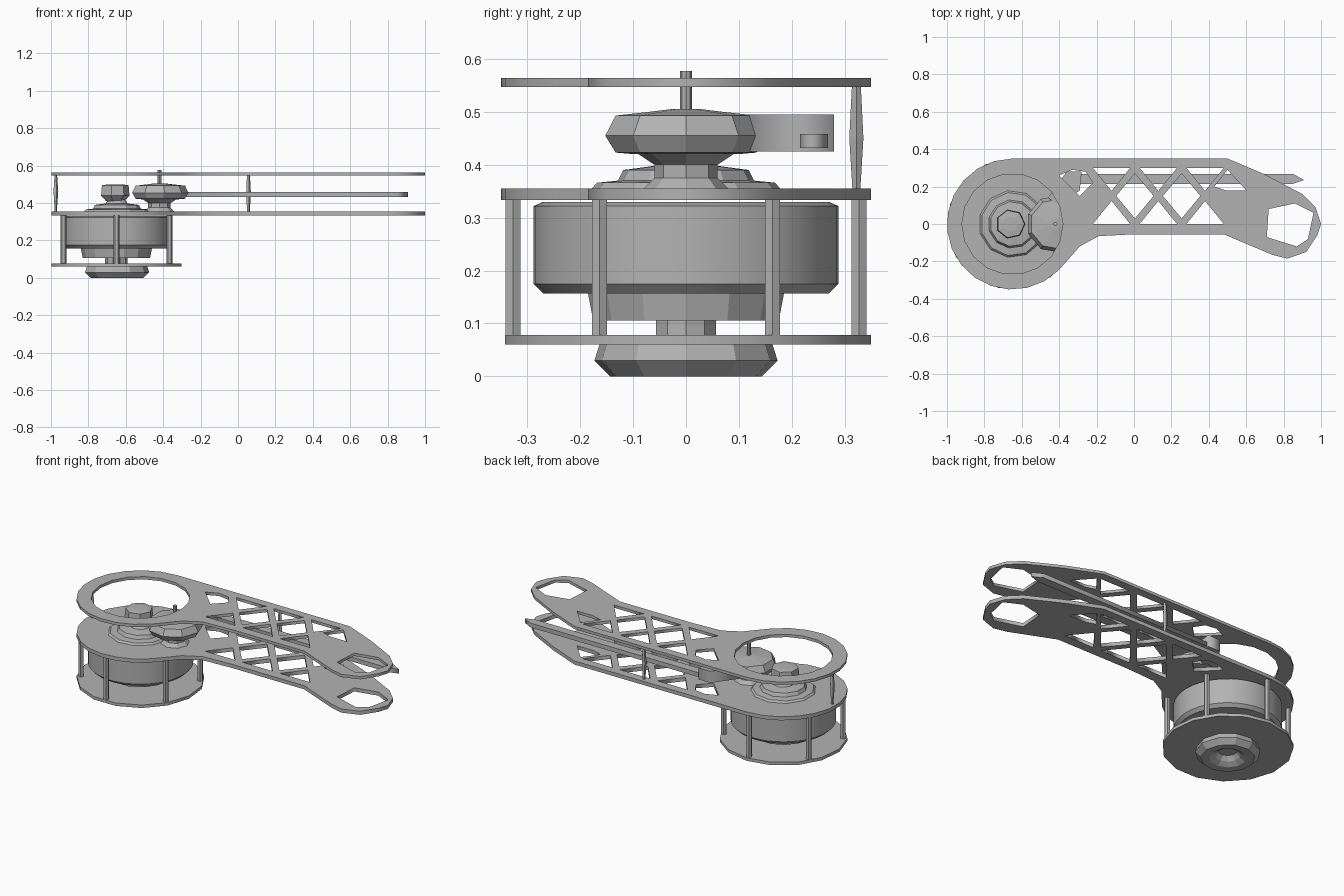
import bpy, bmesh
from math import cos, sin, pi, radians

cube = bpy.data.objects.get("Cube")
if cube:
    bpy.data.objects.remove(cube, do_unlink=True)

grey = bpy.data.materials.new("plain_grey")
grey.use_nodes = True
colour = (0.45, 0.45, 0.45, 1)
grey.diffuse_color = colour
grey.node_tree.nodes["Principled BSDF"].inputs["Base Color"].default_value = colour

MOTOR_X = -0.65   # centre line of motor and round plates
WHEEL_X = -0.42   # centre line of the driven wheel


def circle(x, y, r, n, start=0, sweep=360, closed=True):
    steps = n if closed else n - 1
    return [(x + r * cos(radians(start + sweep * i / steps)),
             y + r * sin(radians(start + sweep * i / steps))) for i in range(n)]


def plate(name, outline, holes, low, high):
    """Flat sheet with cut-outs, made from a filled curve."""
    curve = bpy.data.curves.new(name, "CURVE")
    curve.dimensions = "2D"
    curve.fill_mode = "BOTH"
    curve.extrude = (high - low) / 2
    for loop in [outline] + holes:
        spline = curve.splines.new("POLY")
        spline.points.add(len(loop) - 1)
        for point, (x, y) in zip(spline.points, loop):
            point.co = (x, y, 0, 1)
        spline.use_cyclic_u = True
    curve.materials.append(grey)
    obj = bpy.data.objects.new(name, curve)
    obj.location.z = (low + high) / 2
    bpy.context.collection.objects.link(obj)
    bpy.ops.object.select_all(action="DESELECT")
    obj.select_set(True)
    bpy.context.view_layer.objects.active = obj
    bpy.ops.object.convert(target="MESH")
    return bpy.context.object


def turned(name, x, y, profile, n, smooth=False, turn=0.0):
    """Round part from (radius, height) pairs, capped at both ends."""
    bm = bmesh.new()
    rings = [[bm.verts.new((r * cos(turn + 2 * pi * i / n), r * sin(turn + 2 * pi * i / n), z))
              for i in range(n)] for r, z in profile]
    for a, b in zip(rings, rings[1:]):
        for i in range(n):
            j = (i + 1) % n
            bm.faces.new((a[i], a[j], b[j], b[i]))
    bm.faces.new(rings[0][::-1])
    bm.faces.new(rings[-1])
    bmesh.ops.recalc_face_normals(bm, faces=bm.faces)
    mesh = bpy.data.meshes.new(name)
    bm.to_mesh(mesh)
    bm.free()
    mesh.materials.append(grey)
    obj = bpy.data.objects.new(name, mesh)
    obj.location = (x, y, 0)
    bpy.context.collection.objects.link(obj)
    if smooth:
        bpy.ops.object.select_all(action="DESELECT")
        obj.select_set(True)
        bpy.context.view_layer.objects.active = obj
        bpy.ops.object.shade_smooth_by_angle(angle=radians(30))
    return obj


# Arm outline: round motor end, straight lattice, drooping tip
outline = circle(MOTOR_X, 0, 0.35, 15, 90, 225, closed=False) + [
    (-0.29, -0.12), (-0.19, -0.065), (0, -0.055), (0.48, -0.055),
    (0.74, -0.165), (0.82, -0.185), (0.92, -0.15), (0.98, -0.06), (1.0, 0),
    (0.97, 0.09), (0.9, 0.16), (0.7, 0.265), (0.5, 0.35)]

# Cut-outs: crossed struts, odd corners and the grip hole at the tip
holes = [
    [(0.72, 0.08), (0.86, 0.11), (0.96, 0.06), (0.93, -0.08), (0.87, -0.12), (0.71, -0.07)],
    [(-0.4, 0.26), (-0.33, 0.29), (-0.26, 0.28), (-0.22, 0.22), (-0.29, 0.15)],
    [(0.5, 0.29), (0.6, 0.18), (0.49, 0.18), (0.43, 0.2)]]
for i in range(3):
    x = -0.12 + 0.25 * i
    for base, apex in ((0, 0.123), (0.3, 0.177)):
        holes.append([(x - 0.1, base), (x + 0.1, base), (x, apex)])
    if i < 2:
        m = x + 0.125
        holes.append([(m - 0.1, 0.15), (m, 0.03), (m + 0.1, 0.15), (m, 0.27)])

plate("lower_arm_plate", outline, holes, 0.333, 0.355)
plate("upper_arm_plate", outline, holes + [circle(MOTOR_X, 0, 0.27, 18)], 0.547, 0.564)
plate("base_plate", circle(MOTOR_X, 0, 0.35, 15, 90), [], 0.06, 0.078)

# Motor can, with its underside hub and top bearing steps
turned("motor_can", MOTOR_X, 0,
       [(0.27, 0.157), (0.288, 0.175), (0.288, 0.322), (0.27, 0.33)], 40, smooth=True)
turned("motor_hub", MOTOR_X, 0, [(0.18, 0.106), (0.19, 0.157)], 14)
turned("motor_spacer", MOTOR_X, 0, [(0.06, 0.07), (0.06, 0.11)], 10)
turned("top_bearing", MOTOR_X, 0,
       [(0.18, 0.355), (0.17, 0.366), (0.13, 0.37), (0.12, 0.39), (0.06, 0.398), (0.045, 0.42)], 11)
turned("drive_pulley", MOTOR_X - 0.01, 0,
       [(0.05, 0.41), (0.08, 0.44), (0.075, 0.495), (0.04, 0.5)], 7)

# Hollow foot under the base plate
turned("foot_ring", MOTOR_X, 0,
       [(0.05, 0.045), (0.07, 0.02), (0.1, 0.002), (0.145, 0), (0.175, 0.03), (0.165, 0.06)], 11)

# Six posts holding the motor cage
for i in range(6):
    a = radians(30 + 60 * i)
    turned(f"cage_post_{i + 1}", MOTOR_X + 0.327 * cos(a), 0.327 * sin(a),
           [(0.016, 0.078), (0.016, 0.334)], 6)

# Driven wheel on its shaft
turned("driven_wheel", WHEEL_X, 0,
       [(0.1, 0.42), (0.135, 0.423), (0.155, 0.455), (0.135, 0.493), (0.07, 0.5), (0.03, 0.505)], 9)
turned("wheel_collar", WHEEL_X, 0, [(0.08, 0.355), (0.06, 0.375), (0.06, 0.4), (0.09, 0.42)], 8)
turned("wheel_shaft", WHEEL_X, 0, [(0.011, 0.35), (0.011, 0.577)], 8)

# Long slide bar with a pointed end, and its carrier block
plate("slide_bar", [(-0.36, 0.215), (0.85, 0.215), (0.91, 0.235), (0.85, 0.268), (-0.36, 0.268)],
      [], 0.432, 0.458)
plate("bar_carrier", [(-0.4, 0.1), (-0.29, 0.18), (-0.28, 0.28), (-0.36, 0.28), (-0.46, 0.14)],
      [], 0.425, 0.495)

# Thin spacers between the two arm plates
turned("mid_spacer", 0.055, 0.322, [(0.008, 0.355), (0.014, 0.45), (0.009, 0.547)], 5)
turned("end_spacer", -0.975, 0, [(0.006, 0.355), (0.014, 0.46), (0.008, 0.547)], 5)
